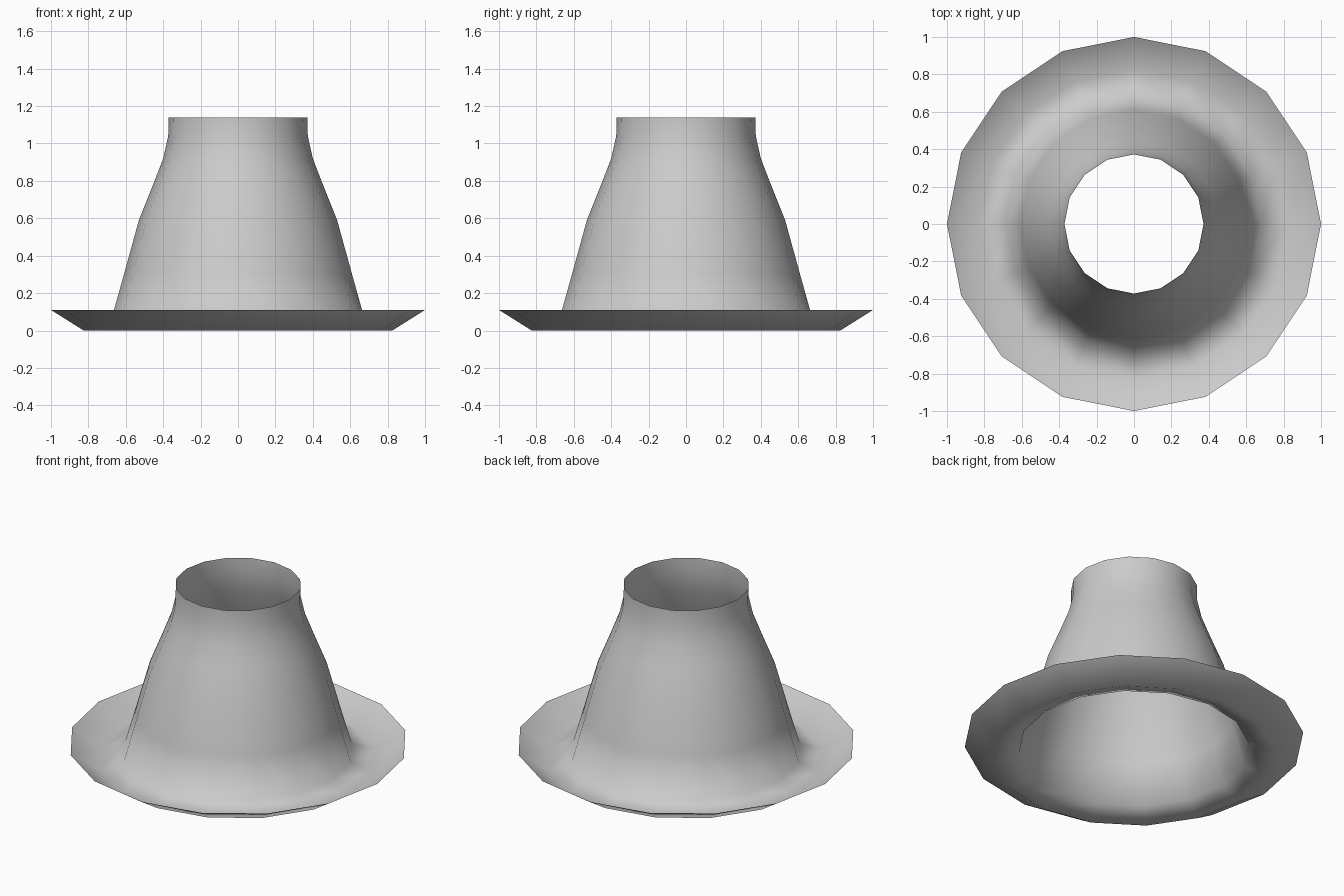
import bpy, bmesh, math

if "Cube" in bpy.data.objects:
    bpy.data.objects.remove(bpy.data.objects["Cube"])

SIDES = 16
# Profile (radius, height) from flared rim, down to the foot, up to the open top
PROFILE = [(1.0, 0.11), (0.825, 0.0), (0.68, 0.05), (0.61, 0.30), (0.53, 0.59),
           (0.45, 0.79), (0.40, 0.92), (0.373, 1.04), (0.372, 1.14)]


def lathe(name, profile, sides):
    """Open, single-walled surface of revolution around z."""
    bm = bmesh.new()
    rings = [[bm.verts.new((r * math.cos(2 * math.pi * i / sides),
                            r * math.sin(2 * math.pi * i / sides), z))
              for i in range(sides)] for r, z in profile]
    for a, b in zip(rings, rings[1:]):
        for i in range(sides):
            j = (i + 1) % sides
            bm.faces.new((a[j], a[i], b[i], b[j])).smooth = True
    bmesh.ops.recalc_face_normals(bm, faces=bm.faces)
    # Outside of the wall must face outward
    bm.normal_update()
    wall = max(bm.faces, key=lambda f: f.calc_center_median().z)
    c = wall.calc_center_median()
    if wall.normal.x * c.x + wall.normal.y * c.y < 0:
        bmesh.ops.reverse_faces(bm, faces=bm.faces)
    mesh = bpy.data.meshes.new(name)
    bm.to_mesh(mesh)
    bm.free()
    obj = bpy.data.objects.new(name, mesh)
    bpy.context.collection.objects.link(obj)
    return obj


# Tapered collar with upturned brim
lathe("flared_collar", PROFILE, SIDES)
